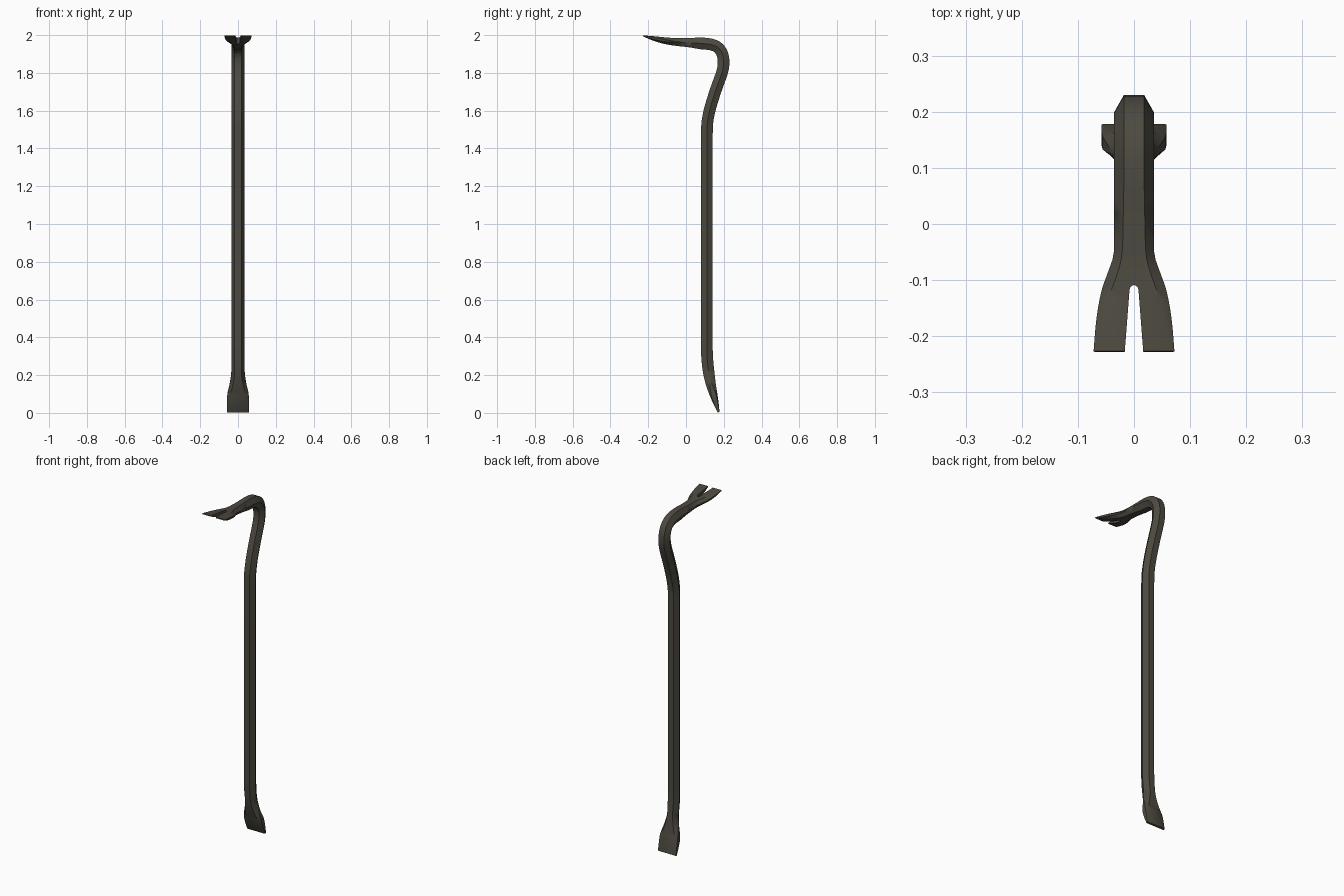
import bpy, bmesh, math
from mathutils import Vector

if "Cube" in bpy.data.objects:
    bpy.data.objects.remove(bpy.data.objects["Cube"])

steel = bpy.data.materials.new("dark olive steel")
steel.diffuse_color = (0.075, 0.068, 0.052, 1)
steel.use_nodes = True
steel.node_tree.nodes["Principled BSDF"].inputs["Base Color"].default_value = steel.diffuse_color

# Stations: y, z, half thickness, half width, flat half width, side half height
chisel = [(0.173, 0.004, 0.005, 0.058, 0.056, 0.004),
          (0.159, 0.05, 0.014, 0.058, 0.051, 0.010),
          (0.145, 0.10, 0.021, 0.056, 0.042, 0.012),
          (0.132, 0.15, 0.026, 0.045, 0.028, 0.006),
          (0.121, 0.21, 0.030, 0.036, 0.018, 0.0),
          (0.113, 0.28, 0.031, 0.035, 0.018, 0.0)]
# Plain hexagonal part of the bar: y, z
bar = [(0.11, 0.35), (0.11, 0.40), (0.11, 1.46), (0.112, 1.53), (0.127, 1.61),
       (0.158, 1.71), (0.190, 1.80), (0.199, 1.85), (0.194, 1.895),
       (0.173, 1.931), (0.135, 1.950), (0.08, 1.956)]
claw = [(0.02, 1.960, 0.025, 0.036, 0.019, 0.0),
        (-0.05, 1.964, 0.021, 0.036, 0.021, 0.002),
        (-0.085, 1.967, 0.019, 0.046, 0.028, 0.004),
        (-0.12, 1.972, 0.017, 0.058, 0.040, 0.005),
        (-0.17, 1.982, 0.012, 0.067, 0.056, 0.005),
        (-0.227, 1.996, 0.003, 0.072, 0.070, 0.002)]
stations = chisel + [(y, z, 0.031, 0.0355, 0.018, 0.0) for y, z in bar] + claw


def smooth_stations(pts, steps):
    """Spline through the stations; long straight spans stay straight."""
    out = []
    for i in range(len(pts) - 1):
        p1, p2 = pts[i], pts[i + 1]
        p0, p3 = pts[max(i - 1, 0)], pts[min(i + 2, len(pts) - 1)]
        if abs(p2[1] - p1[1]) > 0.5:
            out.append(p1)
            continue
        wide = abs(p3[1] - p2[1]) > 0.5 or abs(p1[1] - p0[1]) > 0.5
        for k in range(steps):
            t = k / steps
            row = []
            for a, b, c, d in zip(p0, p1, p2, p3):
                if wide:
                    row.append(b + (c - b) * t)
                else:
                    row.append(0.5 * (2 * b + (c - a) * t + (2*a - 5*b + 4*c - d) * t*t
                                      + (3*b - a - 3*c + d) * t**3))
            out.append(tuple(row))
    return out + [pts[-1]]


def make_object(name, bm):
    bmesh.ops.recalc_face_normals(bm, faces=bm.faces)
    mesh = bpy.data.meshes.new(name)
    bm.to_mesh(mesh)
    bm.free()
    ob = bpy.data.objects.new(name, mesh)
    bpy.context.collection.objects.link(ob)
    return ob


# Sweep the hexagonal section along the bent bar
rows = smooth_stations(stations, 3)
bm = bmesh.new()
rings = []
for i, (y, z, h, w, f, s) in enumerate(rows):
    a, b = rows[max(i - 1, 0)], rows[min(i + 1, len(rows) - 1)]
    d = Vector((0, b[0] - a[0], b[1] - a[1])).normalized()
    n = Vector((0, d.z, -d.y))
    s = max(s, 0.0)
    section = [(f, h), (w, s), (w, -s), (f, -h), (-f, -h), (-w, -s), (-w, s), (-f, h)]
    rings.append([bm.verts.new(Vector((x, y, z)) + n * q) for x, q in section])
for r, q in zip(rings, rings[1:]):
    for k in range(8):
        j = (k + 1) % 8
        bm.faces.new((r[k], r[j], q[j], q[k]))
bm.faces.new(rings[0])
bm.faces.new(rings[-1])
bmesh.ops.remove_doubles(bm, verts=bm.verts, dist=0.00005)
crowbar = make_object("crowbar", bm)
crowbar.data.materials.append(steel)

# Tapered nail slot with a round end
outline = [(-0.019, -0.26), (0.019, -0.26)]
outline += [(0.008 * math.cos(a), -0.118 + 0.009 * math.sin(a))
            for a in (math.pi * k / 8 for k in range(9))]
bm = bmesh.new()
face = bm.faces.new([bm.verts.new((x, y, 1.85)) for x, y in outline])
ext = bmesh.ops.extrude_face_region(bm, geom=[face])
bmesh.ops.translate(bm, vec=(0, 0, 0.3),
                    verts=[v for v in ext["geom"] if isinstance(v, bmesh.types.BMVert)])
cutter = make_object("slot_cutter", bm)
cutter.hide_render = True

cut = crowbar.modifiers.new("nail slot", 'BOOLEAN')
cut.operation = 'DIFFERENCE'
cut.solver = 'EXACT'
cut.object = cutter
bpy.context.view_layer.objects.active = crowbar
crowbar.select_set(True)
bpy.ops.object.modifier_apply(modifier=cut.name)
bpy.data.objects.remove(cutter)
bpy.ops.object.shade_smooth_by_angle(angle=math.radians(35))
